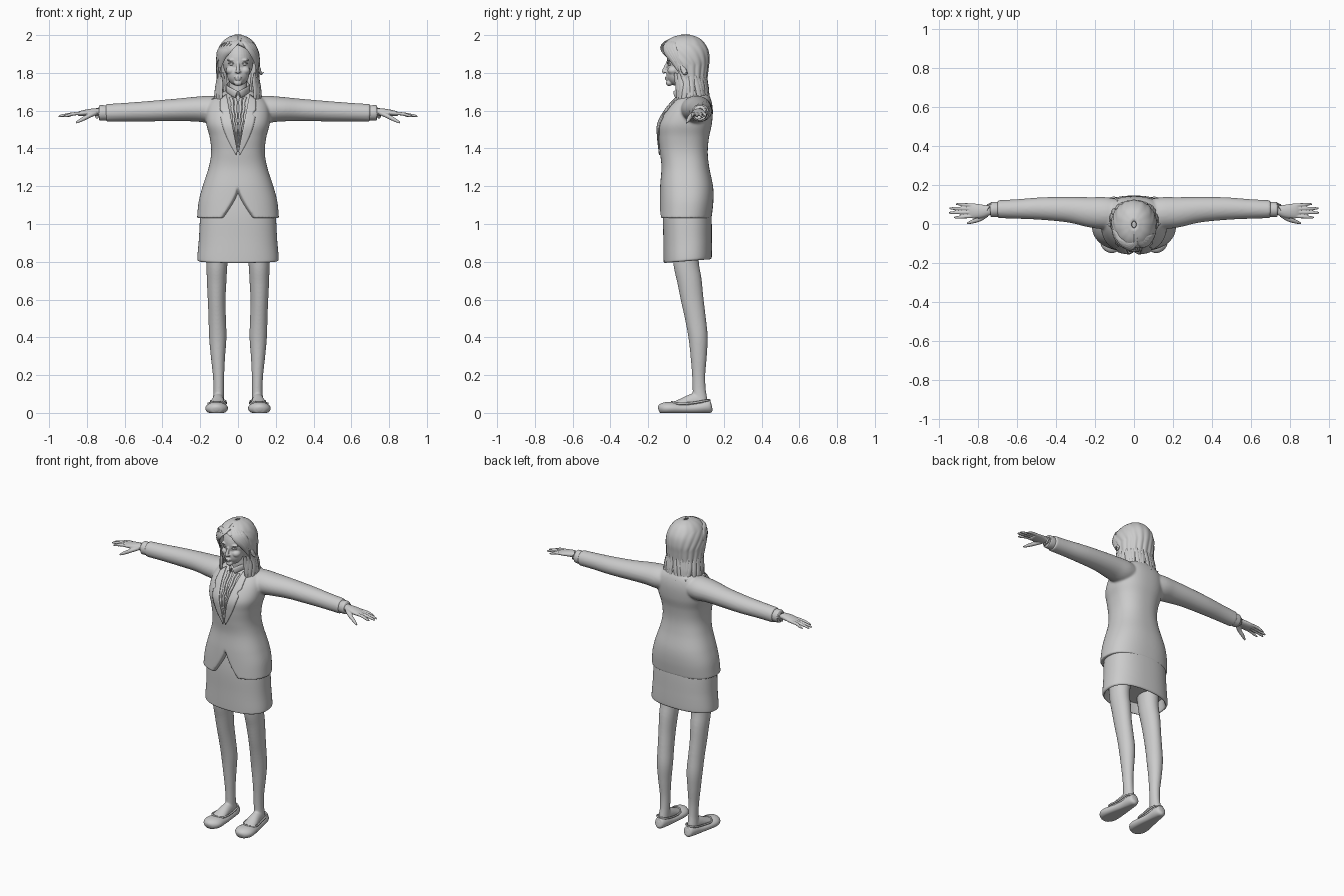
import bpy, bmesh, math, random
from mathutils import Vector, Matrix

random.seed(4)
if "Cube" in bpy.data.objects:
    bpy.data.objects.remove(bpy.data.objects["Cube"])

GREY = (0.6, 0.6, 0.6, 1)
mat = bpy.data.materials.new("light grey")
mat.use_nodes = True
mat.diffuse_color = GREY
mat.node_tree.nodes["Principled BSDF"].inputs["Base Color"].default_value = GREY


def finish(name, bm, mirror=False, voxel=0, smooth=0, thick=0, angle=50):
    """Turn a bmesh into a named object with the shared material and modifiers."""
    bmesh.ops.recalc_face_normals(bm, faces=bm.faces)
    me = bpy.data.meshes.new(name)
    bm.to_mesh(me)
    bm.free()
    ob = bpy.data.objects.new(name, me)
    bpy.context.collection.objects.link(ob)
    me.materials.append(mat)
    bpy.ops.object.select_all(action="DESELECT")
    ob.select_set(True)
    bpy.context.view_layer.objects.active = ob
    if thick:
        m = ob.modifiers.new("thickness", "SOLIDIFY")
        m.thickness, m.offset = thick, 0
    if voxel:
        m = ob.modifiers.new("blend", "REMESH")
        m.mode, m.voxel_size, m.use_smooth_shade = "VOXEL", voxel, True
        m = ob.modifiers.new("soften", "SMOOTH")
        m.factor, m.iterations = 0.5, smooth
    if mirror:
        m = ob.modifiers.new("mirror", "MIRROR")
        m.use_clip, m.merge_threshold = False, 0.0001
    if voxel:
        me.shade_smooth()
    else:
        bpy.ops.object.shade_smooth_by_angle(angle=math.radians(angle))
    return ob


def spline(keys, k=6):
    """Catmull-Rom through tuples of numbers."""
    out = []
    for i in range(len(keys) - 1):
        p = [keys[max(0, min(len(keys) - 1, i + j))] for j in (-1, 0, 1, 2)]
        for s in range(k):
            t = s / k
            out.append(tuple(b + 0.5 * t * (c - a + t * (2 * a - 5 * b + 4 * c - d + t * (3 * (b - c) + d - a)))
                             for a, b, c, d in zip(*p)))
    return out + [tuple(keys[-1])]


def skin(bm, rows, closed=True, caps=True):
    """Bridge rows of points with quads."""
    vs = [[bm.verts.new(p) for p in r] for r in rows]
    n = len(vs[0])
    for r, q in zip(vs, vs[1:]):
        for i in range(n if closed else n - 1):
            j = (i + 1) % n
            bm.faces.new((r[i], r[j], q[j], q[i]))
    if closed and caps:
        for r in (vs[0], vs[-1]):
            c = sum((v.co for v in r), Vector()) / n
            m = bm.verts.new(c)
            for i in range(n):
                bm.faces.new((r[i], r[(i + 1) % n], m))


def tube(bm, path, side=(1, 0, 0), n=16, k=5, floor=False):
    """Sweep an ellipse along (x, y, z, radius along side, other radius)."""
    pts = spline(path, k)
    rows = []
    for i, p in enumerate(pts):
        t = (Vector(pts[min(i + 1, len(pts) - 1)][:3]) - Vector(pts[max(i - 1, 0)][:3])).normalized()
        u = Vector(side)
        u = (u - t * u.dot(t)).normalized()
        w = t.cross(u)
        ring = [Vector(p[:3]) + u * p[3] * math.cos(a) + w * p[4] * math.sin(a)
                for a in (2 * math.pi * j / n for j in range(n))]
        if floor:
            for v in ring:
                v.z = max(v.z, 0)
        rows.append(ring)
    skin(bm, rows)


def ball(bm, c, r, both=False):
    for s in ((1, -1) if both else (1,)):
        bmesh.ops.create_uvsphere(bm, u_segments=32, v_segments=20, radius=1, matrix=Matrix.LocRotScale(
            Vector((c[0] * s, c[1], c[2])), None, Vector(r)))


def lookup(rows, z):
    for a, b in zip(rows, rows[1:]):
        if a[0] <= z <= b[0]:
            t = (z - a[0]) / max(b[0] - a[0], 1e-6)
            return [p + (q - p) * t for p, q in zip(a, b)]
    return rows[0] if z < rows[0][0] else rows[-1]


def oval(row, a, p=2.4):
    """Point on a rounded cross-section (z, half width, front y, back y); a = 0 faces front."""
    z, w, f, b = row
    s, c = math.sin(a), math.cos(a)
    return Vector((w * math.copysign(abs(s) ** (2 / p), s),
                   (f + b) / 2 - (b - f) / 2 * math.copysign(abs(c) ** (2 / p), c), z))


def around(n):
    return [2 * math.pi * i / n for i in range(n)]


# Jacket: torso with cut-away hem and pressed-in neckline, blended with the sleeves
BODY = spline([(1.03, .217, -.142, .135), (1.12, .208, -.14, .145), (1.2, .187, -.137, .143),
               (1.3, .155, -.13, .123), (1.38, .142, -.138, .115), (1.46, .15, -.147, .122), (1.53, .168, -.147, .137),
               (1.6, .168, -.112, .142), (1.65, .15, -.072, .135), (1.685, .105, -.035, .12), (1.71, .06, 0, .1)], 7)


def neckline(z):
    return .058 * (z - 1.37) / .3


bm = bmesh.new()
rows = []
for row in BODY:
    ring = []
    for a in around(160):
        v = oval(row, a)
        if math.cos(a) > 0:
            if abs(v.x) < neckline(v.z):
                v.y += .016
            hem = 1.2 - .16 * (abs(v.x) / .085) ** .8
            if v.z < hem:
                v = oval(lookup(BODY, hem), a)
        ring.append(v)
    rows.append(ring)
skin(bm, rows)
for s in (1, -1):
    tube(bm, [(s * x, y, z, ry, rz) for x, y, z, ry, rz in
              ((.06, .05, 1.61, .07, .06), (.14, .055, 1.607, .082, .072), (.22, .06, 1.608, .078, .066),
               (.33, .073, 1.604, .066, .059), (.47, .079, 1.597, .058, .054), (.6, .077, 1.592, .05, .049),
               (.7, .076, 1.588, .046, .047))], side=(0, 1, 0), n=32)
finish("jacket", bm, voxel=.0065, smooth=6)

# Lapels lie over the chest beside the neckline
bm = bmesh.new()
rows = []
for i in range(25):
    t = i / 24
    z = 1.385 + .3 * t
    width = .05 * math.sin(math.pi * min(1, t * .75 + .04)) * (.72 if .7 < t < .76 else 1)
    line = []
    for j in range(6):
        x = neckline(z) + width * j / 5
        r = lookup(BODY, z - .004 * j)
        s = min(.98, x / r[1])
        y = (r[2] + r[3]) / 2 - (r[3] - r[2]) / 2 * (1 - s ** 2.4) ** (1 / 2.4)
        line.append(Vector((x, y - .004, r[0])))
    rows.append(line)
skin(bm, rows, closed=False)
finish("lapels", bm, mirror=True, thick=.006, angle=40)

# Shirt frill, placket and collar inside the neckline
bm = bmesh.new()
for f in (.25, .62):
    path = []
    for i in range(12):
        z = 1.4 + .27 * i / 11
        path.append((neckline(z) * f + .003 * math.sin(i * 2.4), lookup(BODY, z)[2] + .011, z, .004 + .004 * i / 11, .006))
    tube(bm, path, n=8, k=3)
tube(bm, [(.008, -.06, 1.685, .02, .006), (.035, -.035, 1.7, .02, .006), (.058, .01, 1.715, .018, .006),
          (.05, .07, 1.73, .018, .006), (0, .09, 1.735, .018, .006)], side=(0, 0, 1), n=10)
finish("shirt_front", bm, mirror=True)

# Skirt with a turned-in hem
bm = bmesh.new()
rows = []
for row in spline([(1.24, .15, -.1, .1), (1.14, .185, -.115, .125), (1.04, .2, -.122, .135), (.92, .207, -.12, .137),
                   (.83, .215, -.119, .137), (.808, .213, -.117, .134), (.81, .2, -.107, .123), (.87, .19, -.1, .115)], 5):
    rows.append([v + Vector((0, 0, .08 * (v.y - .01) if v.z < .9 else 0)) for v in (oval(row, a) for a in around(64))])
skin(bm, rows)
finish("skirt", bm, angle=70)

# Legs
bm = bmesh.new()
tube(bm, [(.105, -.002, .95, .065, .075), (.111, 0, .8, .056, .068), (.113, .018, .7, .052, .065),
          (.113, .033, .6, .047, .06), (.11, .05, .5, .046, .055), (.107, .064, .4, .046, .051),
          (.106, .067, .3, .038, .043), (.103, .067, .2, .03, .035), (.102, .07, .12, .028, .035),
          (.104, .075, .06, .03, .04), (.104, .075, .03, .03, .04)], n=28)
tube(bm, [(.104, .08, .06, .028, .05), (.106, .03, .058, .033, .042), (.11, -.03, .045, .042, .028),
          (.114, -.08, .035, .042, .018)], n=24)
finish("legs", bm, mirror=True, voxel=.005, smooth=6)

# Flat shoes with a raised rim
bm = bmesh.new()
tube(bm, [(.104, .137, .035, .008, .015), (.104, .13, .034, .028, .032), (.104, .1, .032, .038, .034),
          (.106, .04, .024, .043, .03), (.109, -.02, .022, .052, .03), (.113, -.08, .024, .06, .034),
          (.114, -.115, .023, .053, .032), (.114, -.138, .02, .032, .024), (.114, -.146, .018, .01, .01)],
     n=28, floor=True)
tube(bm, [(.104, .125, .068, .006, .005), (.07, .1, .064, .006, .005), (.064, .03, .052, .006, .005),
          (.07, -.04, .05, .006, .005), (.112, -.075, .058, .006, .005), (.156, -.04, .05, .006, .005),
          (.147, .03, .052, .006, .005), (.139, .1, .064, .006, .005), (.104, .125, .068, .006, .005)],
     side=(0, 0, 1), n=8)
finish("shoes", bm, mirror=True, angle=60)

# Shirt cuffs and hands
bm = bmesh.new()
tube(bm, [(.68, .075, 1.588, .037, .038), (.705, .075, 1.588, .039, .04), (.732, .074, 1.589, .038, .04),
          (.735, .074, 1.589, .03, .03)], side=(0, 1, 0), n=24)
finish("cuffs", bm, mirror=True)

bm = bmesh.new()
tube(bm, [(.7, .072, 1.592, .025, .022), (.74, .07, 1.594, .025, .019), (.78, .066, 1.592, .034, .018),
          (.825, .067, 1.586, .039, .015), (.845, .068, 1.582, .034, .011)], side=(0, 1, 0), n=20)
for y0, y1, tip in ((.04, .034, .925), (.06, .058, .95), (.078, .08, .947), (.096, .102, .915)):
    tube(bm, [(.82, y0, 1.587, .009, .009), (.87, (y0 + y1) / 2, 1.583, .009, .009),
              (tip - .02, y1, 1.574, .0075, .0075), (tip, y1, 1.568, .004, .004)], side=(0, 1, 0), n=12)
tube(bm, [(.755, .05, 1.588, .014, .013), (.79, .026, 1.572, .013, .012), (.83, .012, 1.551, .01, .01),
          (.857, .002, 1.536, .005, .005)], side=(0, 1, 0), n=12)
finish("hands", bm, mirror=True, voxel=.0035, smooth=3)

# Head, face and neck
bm = bmesh.new()
ball(bm, (0, 0, 1.865), (.082, .102, .11))
ball(bm, (0, -.048, 1.797), (.06, .056, .066))
ball(bm, (0, -.088, 1.747), (.022, .018, .017))
ball(bm, (.036, -.068, 1.812), (.028, .03, .024), True)
ball(bm, (.034, -.088, 1.868), (.026, .012, .007), True)
ball(bm, (.01, -.107, 1.806), (.007, .009, .006), True)
ball(bm, (0, -.104, 1.776), (.02, .009, .005))
ball(bm, (0, -.102, 1.766), (.016, .009, .005))
tube(bm, [(0, -.094, 1.862, .007, .007), (0, -.106, 1.835, .008, .009), (0, -.116, 1.808, .011, .011),
          (0, -.112, 1.8, .008, .006)], n=12)
tube(bm, [(0, .03, 1.82, .05, .05), (0, .025, 1.74, .047, .047), (0, .035, 1.66, .06, .055)], n=28)
finish("head", bm, voxel=.0035, smooth=4)

bm = bmesh.new()
ball(bm, (.033, -.083, 1.846), (.014, .013, .008))
tube(bm, [(.016, -.093, 1.845, .002, .002), (.033, -.097, 1.855, .003, .003), (.052, -.084, 1.849, .002, .002)],
     side=(0, 0, 1), n=8)
finish("eyes", bm, mirror=True)

# Hair: a ridged shell, open at the face
HAIR = spline([(1.64, .118, -.06, .118), (1.7, .113, -.07, .112), (1.76, .107, -.085, .107), (1.82, .11, -.115, .113),
               (1.87, .111, -.128, .119), (1.92, .102, -.13, .113), (1.96, .08, -.105, .09),
               (1.985, .05, -.07, .06), (1.998, .012, -.02, .015)], 6)


def hair(a, z, out=1.0):
    r = lookup(HAIR, z)
    v = oval(r, a, 2.1)
    return Vector((v.x * out, v.y * out, z))


bm = bmesh.new()
rows = []
for i in range(37):
    t = i / 36
    line = []
    for j in range(121):
        u = j / 120
        z = 1.999 - (.325 + .025 * math.sin(u * 50)) * t ** 1.15
        gap = math.radians(72) * min(1, max(0, (1.945 - z) / .1)) ** .6
        a = gap + (2 * math.pi - 2 * gap) * u
        line.append(hair(a, z, 1 + (.008 + .03 * t * t) * math.sin(u * 75 + 4 * t)))
    rows.append(line)
skin(bm, rows, closed=False)
finish("hair_shell", bm, thick=.009, angle=80)

# Fringe swept from a side parting, and flicked locks at the ends
bm = bmesh.new()


def lock(points, width, depth=.007):
    n = len(points) - 1
    path = []
    for i, (a, z, out) in enumerate(points):
        taper = (.45, 1, .95, .7, .12)[round(4 * i / n)]
        path.append((*hair(math.radians(a), z, out), width * taper, depth * taper))
    mid = math.radians(points[n // 2][0])
    side = (math.cos(mid), math.sin(mid), .25)
    tube(bm, path, side=side, n=10, k=4)


for i in range(6):
    lock([(12, 1.985 - .004 * i, 1.0), (-8 - 9 * i, 1.955, 1.02), (-26 - 9 * i, 1.925, 1.02),
          (-44 - 7 * i, 1.885, 1), (-62 - 4 * i, 1.82 - .012 * i, .97)], .021)
for i in range(4):
    lock([(16, 1.985, 1.0), (28 + 9 * i, 1.95, 1.03), (42 + 8 * i, 1.91, 1.02),
          (58 + 5 * i, 1.86, 1), (72 + 4 * i, 1.79, .98)], .019)
for a in range(56, 306, 11):
    swing = random.uniform(-14, 14)
    flick = random.uniform(1.02, 1.28)
    drop = random.uniform(0, .05)
    lock([(a, 1.8, .96), (a + swing * .3, 1.755, 1.0), (a + swing * .5, 1.715, 1.03),
          (a + swing * .8, 1.68 - drop * .6, 1.04), (a + swing, 1.665 - drop, flick)], .017, .009)
for a in (58, 70, 84, -58, -70, -84):
    lock([(a, 1.78, .97), (a * .95, 1.74, 1.02), (a * .88, 1.7, 1.05), (a * .8, 1.665, 1.08), (a * .75, 1.63, 1.16)], .018, .009)
lock([(80, 1.84, 1), (84, 1.82, 1.04), (86, 1.805, 1.08), (88, 1.795, 1.15), (90, 1.805, 1.25)], .014)
finish("hair_locks", bm, angle=70)
